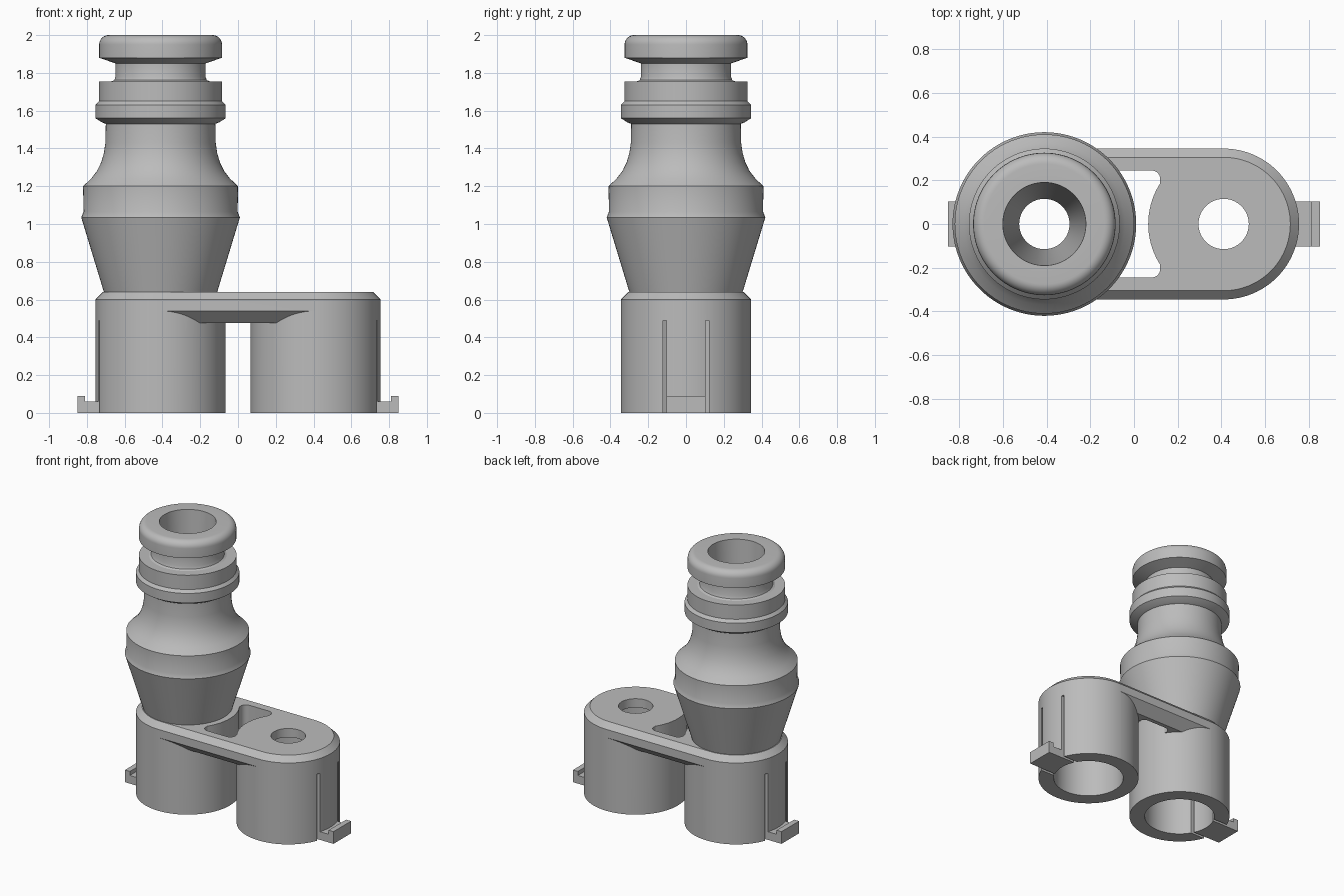
import bpy, bmesh, math

if "Cube" in bpy.data.objects:
    bpy.data.objects.remove(bpy.data.objects["Cube"], do_unlink=True)

CX, R, BORE, SEG = 0.41, 0.345, 0.115, 96

grey = bpy.data.materials.new("plain grey")
grey.use_nodes = True
grey.diffuse_color = (0.5, 0.5, 0.5, 1)
grey.node_tree.nodes["Principled BSDF"].inputs["Base Color"].default_value = (0.5, 0.5, 0.5, 1)


def make(name, bm):
    bmesh.ops.recalc_face_normals(bm, faces=bm.faces)
    me = bpy.data.meshes.new(name)
    bm.to_mesh(me)
    bm.free()
    me.materials.append(grey)
    ob = bpy.data.objects.new(name, me)
    bpy.context.collection.objects.link(ob)
    return ob


def loft(name, rings, closed=False):
    """Skin a list of equal-length point loops; cap the ends or join them."""
    bm = bmesh.new()
    loops = [[bm.verts.new(p) for p in ring] for ring in rings]
    pairs = list(zip(loops, loops[1:]))
    if closed:
        pairs.append((loops[-1], loops[0]))
    else:
        bm.faces.new(loops[0])
        bm.faces.new(loops[-1])
    for a, b in pairs:
        for i in range(len(a)):
            j = (i + 1) % len(a)
            bm.faces.new((a[i], a[j], b[j], b[i]))
    return make(name, bm)


def circle(cx, r, z):
    return [(cx + r * math.cos(math.tau * i / SEG), r * math.sin(math.tau * i / SEG), z)
            for i in range(SEG)]


def rounded(hx, hy, r, z, n):
    """Rounded rectangle with half sizes hx, hy to the corner centres."""
    pts = []
    for k, (sx, sy) in enumerate([(1, 1), (-1, 1), (-1, -1), (1, -1)]):
        for i in range(n + 1):
            a = (k + i / n) * math.pi / 2
            pts.append((sx * hx + r * math.cos(a), sy * hy + r * math.sin(a), z))
    return pts


def stadium(r, z):
    pts = []
    for s, start in ((1, -0.5), (-1, 0.5)):
        for i in range(SEG // 2 + 1):
            a = math.pi * (start + 2 * i / SEG)
            pts.append((s * CX + r * math.cos(a), r * math.sin(a), z))
    return pts


def extrude_x(name, profile, x0, x1):
    return loft(name, [[(x, y, z) for y, z in profile] for x in (x0, x1)])


def box(name, x0, x1, y0, y1, z0, z1):
    return extrude_x(name, [(y0, z0), (y1, z0), (y1, z1), (y0, z1)], x0, x1)


def boolean(ob, tool, operation="DIFFERENCE"):
    mod = ob.modifiers.new("cut", "BOOLEAN")
    mod.operation, mod.solver, mod.object = operation, "EXACT", tool
    bpy.context.view_layer.objects.active = ob
    bpy.ops.object.modifier_apply(modifier=mod.name)
    bpy.data.objects.remove(tool, do_unlink=True)


# Housing: chamfered stadium block
housing = loft("twin_socket_housing", [stadium(R, 0), stadium(R, 0.6), stadium(R - 0.04, 0.64)])

# Gap between the sockets, with sloped underside edges and a window through the bridge
gap = extrude_x("gap_cutter", [(-0.5, -0.1), (0.5, -0.1), (0.5, 0.684), (0.275, 0.475),
                               (-0.275, 0.475), (-0.5, 0.684)], -0.405, 0.405)
window = loft("window_cutter", [rounded(0.08, 0.205, 0.04, z, 8) for z in (0.3, 0.75)])
boolean(gap, window, "UNION")
for s in (-1, 1):
    boolean(gap, loft("column", [circle(s * CX, R, z) for z in (-0.3, 0.9)]))
boolean(housing, gap)

# Sockets, through holes and latch slots
for s in (-1, 1):
    boolean(housing, loft("socket_cutter", [
        circle(s * CX, 0.24, -0.1), circle(s * CX, 0.24, 0.575),
        circle(s * CX, BORE, 0.575), circle(s * CX, BORE, 0.75)]))
    for t in (-1, 1):
        boolean(housing, box("slot_cutter", s * 0.56, s * 0.86,
                             *sorted((t * 0.103, t * 0.123)), -0.1, 0.49))

# Turned nozzle: (radius, height) up the outside, then the tapered bore
profile = [(0.30, 0.64), (0.42, 1.035), (0.408, 1.065), (0.41, 1.2),
           (0.368, 1.24), (0.337, 1.28), (0.315, 1.325), (0.3, 1.375), (0.292, 1.43),
           (0.29, 1.53), (0.31, 1.538), (0.345, 1.56), (0.345, 1.63), (0.326, 1.65),
           (0.326, 1.755), (0.26, 1.755), (0.245, 1.762), (0.238, 1.78), (0.238, 1.85),
           (0.325, 1.88)]
profile += [(0.275 + 0.05 * math.cos(a), 1.95 + 0.05 * math.sin(a))
            for a in (math.pi / 2 * i / 8 for i in range(9))]
profile += [(0.19, 2.0), (BORE, 0.64)]
nozzle = loft("nozzle", [circle(-CX, r, z) for r, z in profile], closed=True)

# Stepped latch tabs at both ends
tabs = []
for s, side in ((1, "left"), (-1, "right")):
    outline = [(0.7, 0), (0.85, 0), (0.85, 0.09), (0.81, 0.09), (0.81, 0.06), (0.7, 0.06)]
    tabs.append(loft(side + "_latch_tab",
                     [[(s * x, y, z) for x, z in outline] for y in (-0.102, 0.102)]))

# Smooth round surfaces, keep the edges crisp
bpy.ops.object.select_all(action="DESELECT")
for ob in (housing, nozzle):
    ob.select_set(True)
bpy.context.view_layer.objects.active = housing
bpy.ops.object.shade_smooth_by_angle(angle=math.radians(25))
